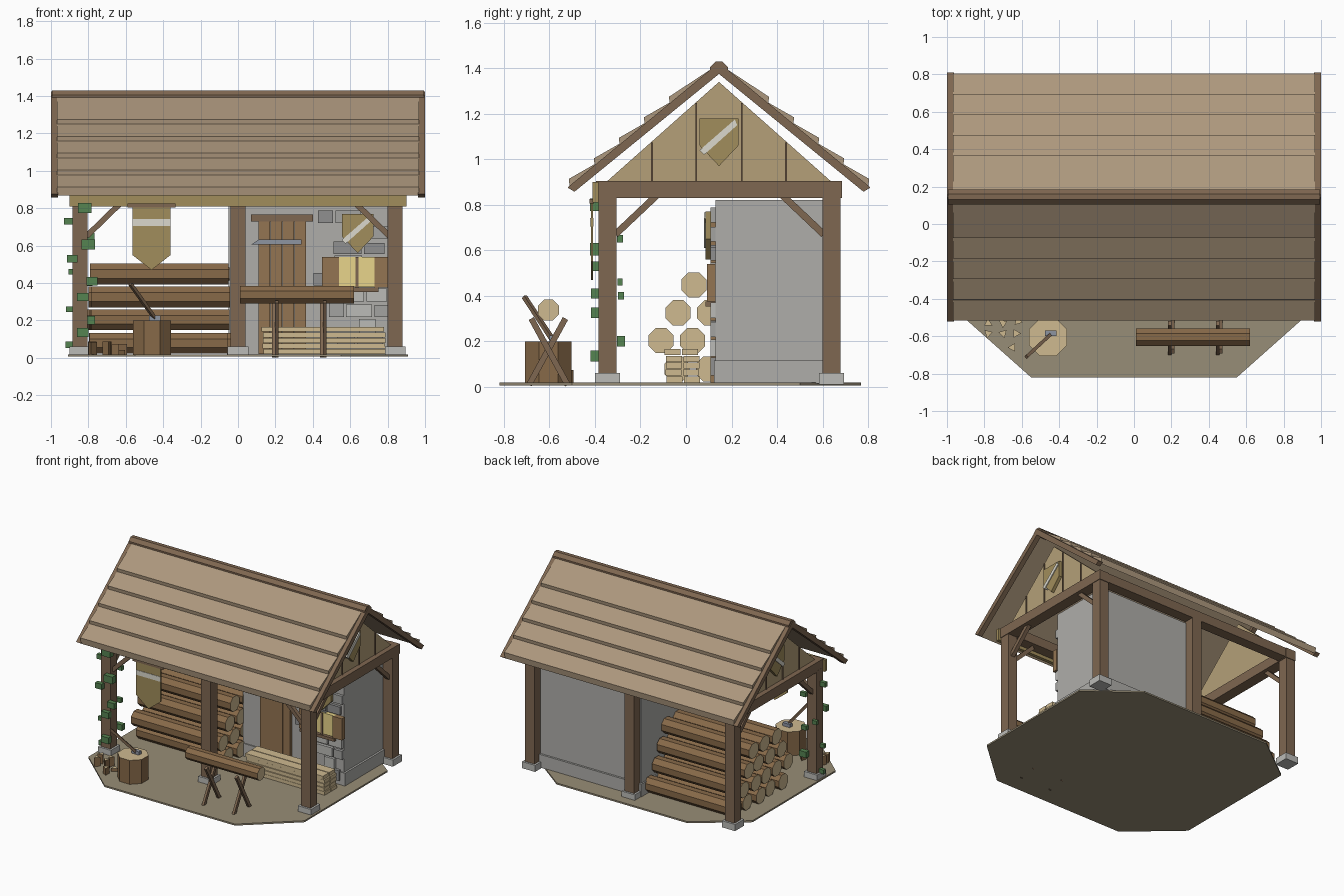
import bpy, bmesh, math, random
from mathutils import Vector, Matrix

if "Cube" in bpy.data.objects:
    bpy.data.objects.remove(bpy.data.objects["Cube"])

random.seed(4)
MATS = {}


def mat(name, hexcol):
    m = bpy.data.materials.new(name)
    rgb = [(int(hexcol[i:i + 2], 16) / 255) ** 2.2 for i in (0, 2, 4)]
    m.diffuse_color = (*rgb, 1)
    m.use_nodes = True
    m.node_tree.nodes["Principled BSDF"].inputs["Base Color"].default_value = m.diffuse_color
    MATS[name] = m


for n, c in dict(timber="7E6752", bark="86694A", pale="CDB88F", roof="AB967C", tan="B39E78",
                 cloth="A08C5C", white="DAD8CC", wall="ADACA8", stone_a="8E8E8E", stone_b="A2A2A0",
                 stone_c="BABAB6", door="927453", metal="8C93A0", glow="E8D48A", leaf="568252",
                 earth="968C76").items():
    mat(n, c)


def finish(name, bm, *mats):
    bmesh.ops.recalc_face_normals(bm, faces=bm.faces)
    me = bpy.data.meshes.new(name)
    bm.to_mesh(me)
    bm.free()
    for m in mats:
        me.materials.append(MATS[m])
    ob = bpy.data.objects.new(name, me)
    bpy.context.collection.objects.link(ob)
    return ob


def prism(name, pts, axis, a, b, m, cap=None):
    """Extrude a 2D outline along an axis; cap gives the end faces another material."""
    place = {'x': lambda p, t: (t, p[0], p[1]), 'y': lambda p, t: (p[0], t, p[1]),
             'z': lambda p, t: (p[0], p[1], t)}[axis]
    bm = bmesh.new()
    A = [bm.verts.new(place(p, a)) for p in pts]
    B = [bm.verts.new(place(p, b)) for p in pts]
    for ring in (A, B):
        bm.faces.new(ring).material_index = 1 if cap else 0
    for i in range(len(pts)):
        j = (i + 1) % len(pts)
        bm.faces.new((A[i], A[j], B[j], B[i]))
    return finish(name, bm, *([m, cap] if cap else [m]))


def box(name, x0, x1, y0, y1, z0, z1, m):
    return prism(name, [(x0, y0), (x1, y0), (x1, y1), (x0, y1)], 'z', z0, z1, m)


def beam(name, p, q, w, d, m):
    p, q = Vector(p), Vector(q)
    bm = bmesh.new()
    bmesh.ops.create_cube(bm, size=1)
    rot = (q - p).to_track_quat('Z', 'Y').to_matrix().to_4x4()
    bm.transform(Matrix.Translation((p + q) / 2) @ rot @ Matrix.Diagonal((w, d, (q - p).length, 1)))
    return finish(name, bm, m)


def ngon(cx, cy, r, n=8):
    return [(cx + r * math.cos((i + .5) * 2 * math.pi / n), cy + r * math.sin((i + .5) * 2 * math.pi / n))
            for i in range(n)]


def shield(name, axis, c, z, a, b, m="cloth"):
    """Pointed shield with a diagonal pale sash on the b side."""
    prism(name, [(c - .085, z + .1), (c + .085, z + .1), (c + .085, z - .02), (c, z - .11), (c - .085, z - .02)],
          axis, a, b, m)
    e = b + math.copysign(.006, b - a)
    prism(name + "_sash", [(c - .085, z - .04), (c - .065, z - .06), (c + .08, z + .07), (c + .07, z + .095)],
          axis, a, e, "white")


# ground
prism("ground", [(-.55, -.82), (.55, -.82), (.91, -.5), (.91, .5), (.55, .77), (-.55, .77), (-.91, .5), (-.91, -.5)],
      'z', .006, .018, "earth")

# posts on stone feet
for x in (-.845, 0, .84):
    for y in (-.345, .64):
        box("post", x - .04, x + .04, y - .04, y + .04, .02, .84, "timber")
        box("post_foot", x - .055, x + .055, y - .055, y + .055, .01, .06, "stone_c")

# plates, ties and braces
box("front_plate", -.88, .88, -.385, -.305, .835, .905, "timber")
box("back_plate", -.88, .88, .6, .68, .835, .905, "timber")
box("front_fascia", -.9, .9, -.41, -.385, .81, .9, "cloth")
for s in (-1, 1):
    xs = s * .842
    box("tie_beam", xs - .042, xs + .042, -.395, .685, .83, .905, "timber")
    beam("front_brace", (s * .81, -.345, .65), (s * .63, -.345, .825), .03, .03, "timber")
    beam("side_brace", (xs, -.31, .67), (xs, -.13, .84), .03, .03, "timber")
    beam("side_brace", (xs, .605, .67), (xs, .425, .84), .03, .03, "timber")
    # gable wall, battens, shield
    prism("gable", [(-.345, .905), (.635, .905), (.145, 1.34)], 'x', s * .82, s * .845, "tan")
    for y in (-.15, .045, .245, .44):
        top = 1.335 - abs(y - .145) * .888
        box("gable_batten", min(s * .84, s * .852), max(s * .84, s * .852), y - .004, y + .004, .905, top, "timber")
    shield("gable_shield", 'x', .145, 1.08, s * .845, s * .87)

# roof: overlapping courses and rake boards on each slope
RY, RZ, T = .145, 1.405, .82


def slope(side, u, h):
    """u is the horizontal distance from the ridge, h the height above the slope line."""
    return (RY + side * u, RZ - u * T + h)


for side in (-1, 1):
    edges = [0, .215, .325, .435, .545, .655]
    for u0, u1 in zip(edges, edges[1:]):
        prof = [slope(side, max(u0 - .03, 0), 0), slope(side, u1, 0),
                slope(side, u1 + .005, .05), slope(side, max(u0 - .03, 0), .014)]
        prism("roof_course", prof, 'x', -.968, .968, "roof")
    for s in (-1, 1):
        rake = [slope(side, 0, -.03), slope(side, .635, -.027), slope(side, .666, .017), slope(side, 0, .02)]
        prism("rake_board", rake, 'x', s * .962, s, "timber")
prism("ridge_cap", [(.105, 1.385), (.185, 1.385), (.185, 1.405), (.16, 1.43), (.13, 1.43), (.105, 1.405)],
      'x', -.995, .995, "timber")

# stone room with plinth
box("room_wall", -.05, .8, .13, .61, .02, .82, "wall")
box("room_plinth", -.06, .815, .122, .625, .015, .115, "wall")
for r in range(9):
    z = .05 + r * .084
    x = .04 + random.uniform(0, .08)
    while x < .74:
        w = random.uniform(.08, .15)
        if random.random() < .68 and not (x + w > .08 and x < .38):
            box("wall_stone", x, min(x + w, .8), .108, .135, z, z + random.uniform(.06, .08),
                random.choice(["stone_a", "stone_b", "stone_c"]))
        x += w + .012

# door
for i in range(4):
    x = .11 + i * .064
    box("door_plank", x, x + .061, .108, .13, .02, .73, "door")
box("door_lintel", .07, .4, .1, .13, .728, .765, "timber")
prism("door_strap", [(.07, .605), (.34, .605), (.34, .632), (.11, .632)], 'y', .098, .11, "metal")

# window with shutters
box("window_glow", .53, .74, .1, .13, .38, .54, "glow")
for x0, x1 in ((.45, .54), (.73, .81)):
    box("shutter", x0, x1, .092, .13, .375, .54, "door")
box("window_mullion", .628, .645, .094, .13, .375, .54, "timber")
box("window_sill", .46, .75, .085, .13, .352, .375, "timber")
shield("wall_shield", 'y', .64, .67, .11, .085)

# banner
box("banner_rod", -.59, -.335, -.425, -.405, .805, .825, "timber")
prism("banner", [(-.565, .815), (-.36, .815), (-.36, .55), (-.462, .47), (-.565, .55)], 'y', -.418, -.408, "cloth")
box("banner_stripe", -.565, -.36, -.421, -.407, .705, .742, "white")

# log pile
for z, y0, n in ((.078, -.04, 5), (.203, -.11, 5), (.325, -.035, 4), (.448, .035, 3)):
    for i in range(n):
        d = random.uniform(-.015, .015)
        prism("pile_log", ngon(y0 + i * .139, z, .06), 'x', -.795 + d, -.055 + d, "bark", "pale")

# sawn plank stack
for i in range(5):
    d = random.uniform(-.008, .008)
    for y in (-.09, -.014):
        box("stacked_plank", .13 + d, .785 + d, y + d, y + .07 + d, .02 + i * .03, .046 + i * .03, "pale")

# sawhorse with log
prism("sawhorse_log", ngon(-.605, .337, .05), 'x', .01, .62, "bark", "pale")
for x in (.2, .455):
    for s in (-1, 1):
        beam("sawhorse_leg", (x + s * .008, -.605 + s * .085, .008), (x + s * .008, -.605 - s * .075, .3),
             .018, .026, "timber")

# chopping stump and axe
prism("stump", ngon(-.46, -.605, .11), 'z', .015, .2, "bark", "pale")
beam("axe_handle", (-.575, -.71, .395), (-.44, -.585, .205), .018, .018, "timber")
box("axe_head", -.475, -.415, -.6, -.57, .195, .225, "metal")

# split firewood
for x, y in ((-.78, -.53), (-.7, -.53), (-.62, -.52), (-.78, -.585), (-.7, -.585), (-.63, -.585), (-.65, -.66)):
    a = random.uniform(0, 6.28)
    prism("split_wood", [(x + .026 * math.cos(a + k * 2.1), y + .026 * math.sin(a + k * 2.1)) for k in range(3)],
          'z', .015, random.uniform(.04, .09), "bark", "pale")

# ivy leaves climbing the front left post
for x, y, z, r in ((-.82, -.4, .8, .036), (-.905, -.36, .73, .024), (-.8, -.4, .605, .036), (-.885, -.4, .53, .028),
                   (-.79, -.29, .65, .022), (-.885, -.29, .46, .02), (-.78, -.4, .41, .03), (-.8, -.285, .4, .022),
                   (-.83, -.4, .325, .03), (-.9, -.36, .26, .02), (-.795, -.285, .2, .03), (-.83, -.4, .135, .032),
                   (-.9, -.35, .07, .022)):
    box("ivy_leaf", x - r, x + r, y - r * .6, y + r * .6, z - r * .75, z + r * .75, "leaf")
